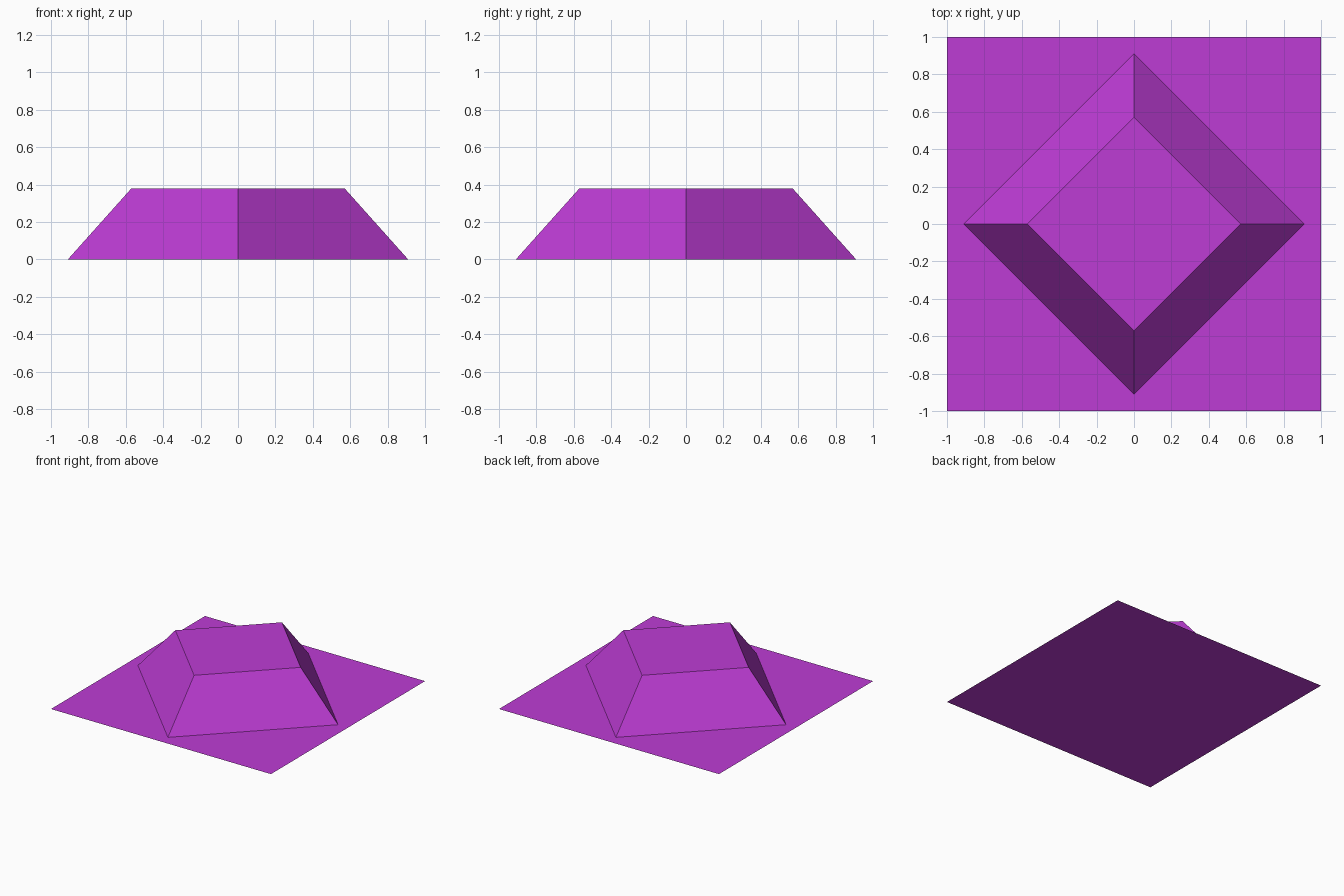
import bpy
import bmesh
from mathutils import Matrix

default_cube = bpy.data.objects.get("Cube")
if default_cube:
    bpy.data.objects.remove(default_cube, do_unlink=True)

# Single purple material
purple = bpy.data.materials.new("purple")
purple.use_nodes = True
colour = (0.51, 0.045, 0.665, 1.0)
purple.diffuse_color = colour
purple.node_tree.nodes["Principled BSDF"].inputs["Base Color"].default_value = colour


def add_part(name, bm):
    mesh = bpy.data.meshes.new(name)
    bm.to_mesh(mesh)
    bm.free()
    mesh.materials.append(purple)
    part = bpy.data.objects.new(name, mesh)
    bpy.context.collection.objects.link(part)
    return part


# Flat square ground sheet
bm = bmesh.new()
bmesh.ops.create_grid(bm, x_segments=1, y_segments=1, size=1.0)
add_part("base_sheet", bm)

# Truncated pyramid turned so its corners point along the axes, open underneath
HEIGHT = 0.38
bm = bmesh.new()
bmesh.ops.create_cone(bm, cap_ends=True, segments=4, radius1=0.91, radius2=0.57,
                      depth=HEIGHT, matrix=Matrix.Translation((0, 0, HEIGHT / 2)))
bm.normal_update()
underside = [f for f in bm.faces if f.normal.z < -0.9]
bmesh.ops.delete(bm, geom=underside, context='FACES_ONLY')
add_part("truncated_pyramid", bm)
